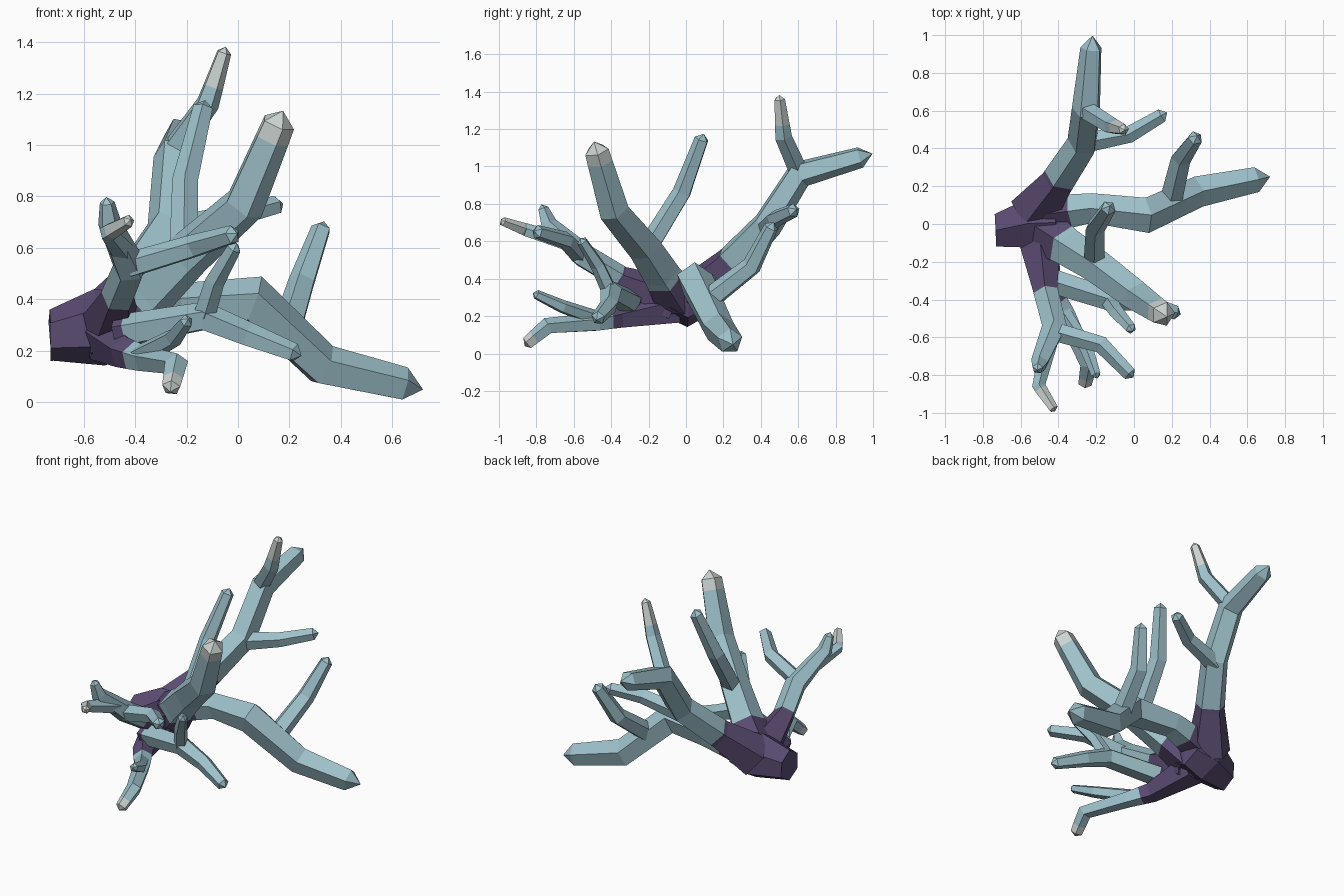
import bpy, bmesh, math
from mathutils import Vector

if "Cube" in bpy.data.objects:
    bpy.data.objects.remove(bpy.data.objects["Cube"])

def material(name, rgb):
    m = bpy.data.materials.new(name)
    m.diffuse_color = (*rgb, 1)
    m.use_nodes = True
    m.node_tree.nodes["Principled BSDF"].inputs["Base Color"].default_value = m.diffuse_color
    return m

MATS = [material("dark purple", (0.105, 0.072, 0.17)),
        material("dusty teal", (0.34, 0.53, 0.59)),
        material("pale grey tip", (0.60, 0.66, 0.64))]

def limb(name, pts, purple=0.0, pale=0.0, sides=5, spin=0.0, tip=0.85, thick=1.06):
    """Faceted tapering tube through (x, y, z, r) points, with a pyramid tip.
    purple / pale are lengths coloured from the root / back from the end."""
    P = [Vector(p) for p in pts]
    dist = [0.0]
    for a, b in zip(P, P[1:]):
        dist.append(dist[-1] + (b.xyz - a.xyz).length)
    total = dist[-1]
    # extra rings where the colour changes
    for d in (purple, total - pale):
        if 0.01 < d < total - 0.01 and all(abs(d - e) > 0.01 for e in dist):
            i = next(k for k, e in enumerate(dist) if e > d)
            t = (d - dist[i - 1]) / (dist[i] - dist[i - 1])
            P.insert(i, P[i - 1].lerp(P[i], t))
            dist.insert(i, d)
    bm = bmesh.new()
    rings, side = [], None
    for i, p in enumerate(P):
        before = (p.xyz - P[i - 1].xyz).normalized() if i else Vector((0, 0, 0))
        after = (P[i + 1].xyz - p.xyz).normalized() if i < len(P) - 1 else Vector((0, 0, 0))
        axis = (before + after).normalized()
        if side is None:
            side = Vector((0, 0, 1)) if abs(axis.z) < 0.9 else Vector((0, 1, 0))
        side = (side - axis * side.dot(axis)).normalized()
        up = axis.cross(side)
        ring = []
        for k in range(sides):
            a = spin + 2 * math.pi * k / sides
            ring.append(bm.verts.new(p.xyz + (side * math.cos(a) + up * math.sin(a)) * p.w * thick))
        rings.append(ring)

    def colour(mid):
        return 0 if mid < purple else 2 if mid > total - pale else 1

    for i in range(len(rings) - 1):
        mid = (dist[i] + dist[i + 1]) / 2
        for k in range(sides):
            n = (k + 1) % sides
            f = bm.faces.new((rings[i][k], rings[i][n], rings[i + 1][n], rings[i + 1][k]))
            f.material_index = colour(mid)
    bm.faces.new(rings[0][::-1]).material_index = colour(0)
    end = (P[-1].xyz - P[-2].xyz).normalized()
    apex = bm.verts.new(P[-1].xyz + end * P[-1].w * tip)
    for k in range(sides):
        f = bm.faces.new((rings[-1][k], rings[-1][(k + 1) % sides], apex))
        f.material_index = 0 if purple > total else 2 if pale > 0 else 1
    bmesh.ops.recalc_face_normals(bm, faces=bm.faces)
    me = bpy.data.meshes.new(name)
    bm.to_mesh(me)
    bm.free()
    for m in MATS:
        me.materials.append(m)
    bpy.context.collection.objects.link(bpy.data.objects.new(name, me))

# root stump, cut off square at its left end
limb("stump", [(-.73, -.033, .26, .10), (-.725, -.033, .26, .10), (-.54, .005, .29, .15),
               (-.40, .01, .31, .12)], purple=9, sides=6, tip=.4, thick=1.0)

# long low branch and its twig
limb("right_branch", [(-.48, .05, .33, .10), (-.22, .085, .38, .078), (.06, .045, .395, .093),
                      (.33, .17, .14, .082), (.645, .235, .066, .066)], purple=.15, tip=1.2)
limb("right_twig", [(.19, .10, .27, .06), (.25, .35, .465, .052), (.325, .455, .675, .038)])

# tall back branch and its twigs
limb("back_branch", [(-.53, .06, .31, .13), (-.40, .23, .48, .088), (-.27, .43, .685, .08),
                     (-.25, .605, .96, .075), (-.225, .93, 1.05, .056)], purple=.30, tip=1.25)
limb("back_upper_twig", [(-.25, .60, .98, .05), (-.12, .52, 1.16, .045),
                         (-.055, .50, 1.36, .028)], pale=.14)
limb("back_side_twig", [(-.27, .43, .66, .055), (-.02, .475, .72, .044),
                        (.15, .575, .765, .036)])

# front upright branch and its twig
limb("front_branch", [(-.48, -.04, .30, .13), (-.34, -.13, .43, .10), (-.20, -.22, .57, .09),
                      (.02, -.385, .765, .08), (.155, -.478, 1.085, .064)],
     purple=.17, pale=.07)
limb("front_twig", [(-.21, -.18, .60, .055), (-.205, -.02, .86, .05), (-.135, .085, 1.145, .038)])

# left spreading branch and its twigs
limb("left_branch", [(-.50, -.06, .28, .12), (-.47, -.35, .40, .065), (-.42, -.55, .52, .065),
                     (-.50, -.735, .69, .045), (-.51, -.765, .775, .028)], purple=.33)
limb("left_outer_twig", [(-.45, -.63, .59, .045), (-.505, -.86, .66, .035),
                         (-.425, -.98, .705, .024)], pale=.13, tip=.6)
limb("left_side_twig", [(-.42, -.57, .53, .05), (-.17, -.64, .605, .045),
                        (-.02, -.795, .65, .036)], tip=.7)

# low front branch and its twig
limb("low_branch", [(-.51, -.06, .25, .10), (-.44, -.36, .19, .062), (-.36, -.48, .165, .05),
                    (-.24, -.74, .145, .045), (-.26, -.845, .055, .035)],
     purple=.38, pale=.05, tip=.7)
limb("low_twig", [(-.38, -.46, .18, .042), (-.25, -.66, .25, .035), (-.20, -.80, .315, .025)])

# middle branch passing beneath the upright one, and its twig
limb("middle_branch", [(-.47, -.29, .27, .065), (-.13, -.40, .33, .058), (.04, -.41, .26, .048),
                       (.22, -.47, .19, .036)], purple=.04)
limb("middle_twig", [(-.13, -.41, .34, .042), (-.09, -.47, .47, .038), (-.015, -.555, .60, .028)])
